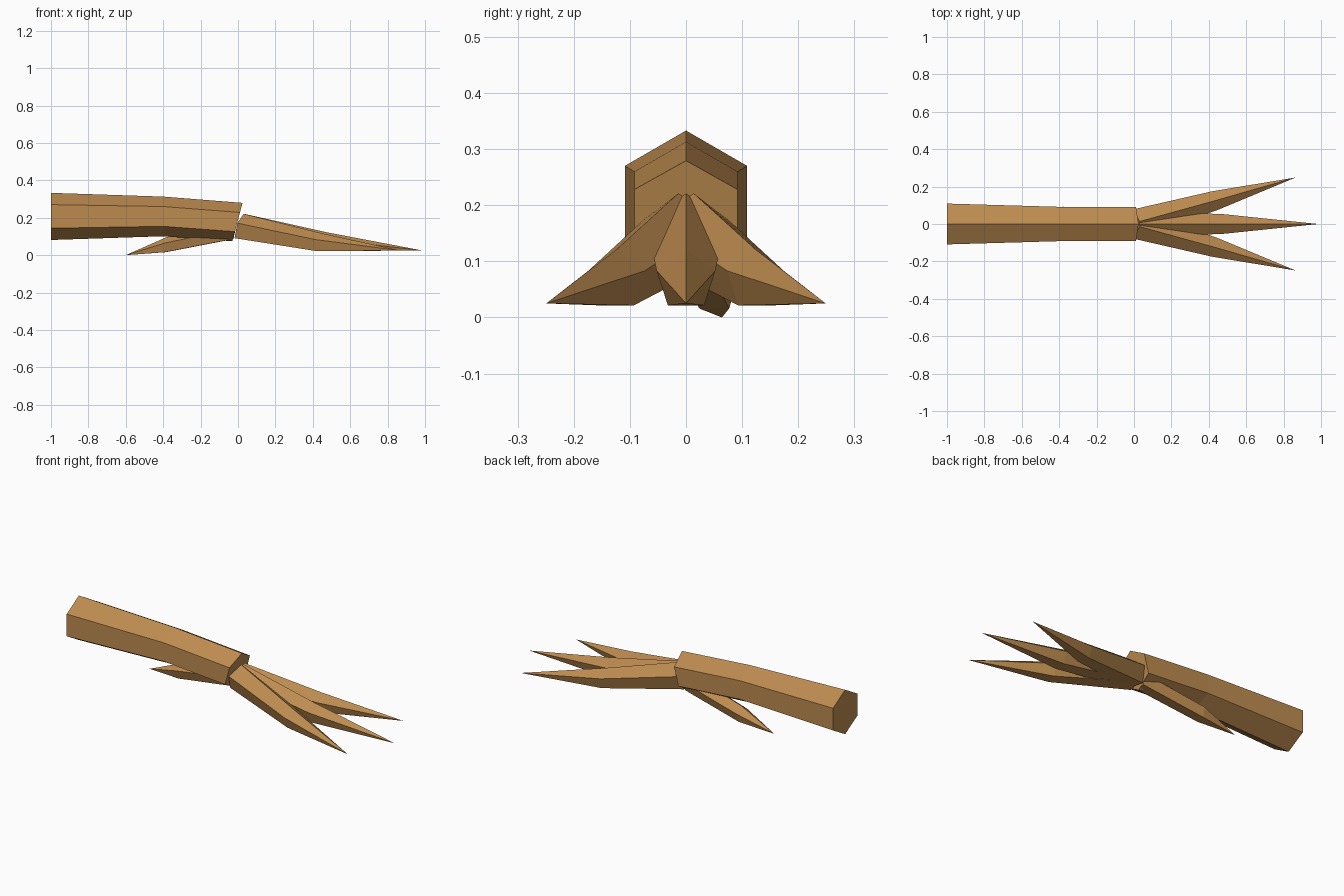
import bpy, bmesh, math
from mathutils import Vector

if "Cube" in bpy.data.objects:
    bpy.data.objects.remove(bpy.data.objects["Cube"])

mat = bpy.data.materials.new("tan_brown")
mat.diffuse_color = (0.51, 0.26, 0.08, 1)
mat.use_nodes = True
mat.node_tree.nodes["Principled BSDF"].inputs["Base Color"].default_value = mat.diffuse_color


def ring(bm, centre, side, up, sides, rad):
    # regular polygon with one corner pointing along "up"
    c = Vector(centre)
    return [bm.verts.new(c + (side * math.sin(a) + up * math.cos(a)) * rad)
            for a in (2 * math.pi * i / sides for i in range(sides))]


def loft(name, sections, sides, yaw=0.0, tip=None):
    # sections: (centre, radius, forward tilt of the ring)
    bm = bmesh.new()
    fwd = Vector((math.cos(yaw), math.sin(yaw), 0))
    side = Vector((-math.sin(yaw), math.cos(yaw), 0))
    rings = []
    for centre, rad, tilt in sections:
        up = fwd * math.sin(tilt) + Vector((0, 0, math.cos(tilt)))
        rings.append(ring(bm, centre, side, up, sides, rad))
    for a, b in zip(rings, rings[1:]):
        for i in range(sides):
            j = (i + 1) % sides
            bm.faces.new((a[i], a[j], b[j], b[i]))
    bm.faces.new(rings[0])
    last = rings[-1]
    if tip:
        t = bm.verts.new(tip)
        for i in range(sides):
            bm.faces.new((last[i], last[(i + 1) % sides], t))
    else:
        bm.faces.new(last)
    bmesh.ops.recalc_face_normals(bm, faces=bm.faces)
    me = bpy.data.meshes.new(name)
    bm.to_mesh(me)
    bm.free()
    me.materials.append(mat)
    ob = bpy.data.objects.new(name, me)
    bpy.context.collection.objects.link(ob)
    return ob


# six-sided shank, end cut at a slant
loft("shank", [((-1, 0, 0.207), 0.126, 0),
               ((-0.4, 0, 0.207), 0.106, 0),
               ((-0.003, 0, 0.177), 0.106, 0.26)], 6)

# three front toes
loft("middle_toe", [((0.01, 0, 0.149), 0.075, 0.28),
                    ((0.48, 0, 0.066), 0.055, 0.0)], 5, 0, (0.985, 0, 0.025))
for name, s in (("left_toe", 1), ("right_toe", -1)):
    loft(name, [((0.01, 0.008 * s, 0.149), 0.075, 0.28),
                ((0.43, 0.124 * s, 0.066), 0.055, 0.0)], 5,
         0.28 * s, (0.865, 0.249 * s, 0.025))

# short back toe
loft("back_toe", [((-0.02, 0.012, 0.125), 0.05, -0.2),
                  ((-0.385, 0.05, 0.052), 0.045, -0.1)], 5,
     math.pi - 0.1, (-0.6, 0.064, 0.0))
